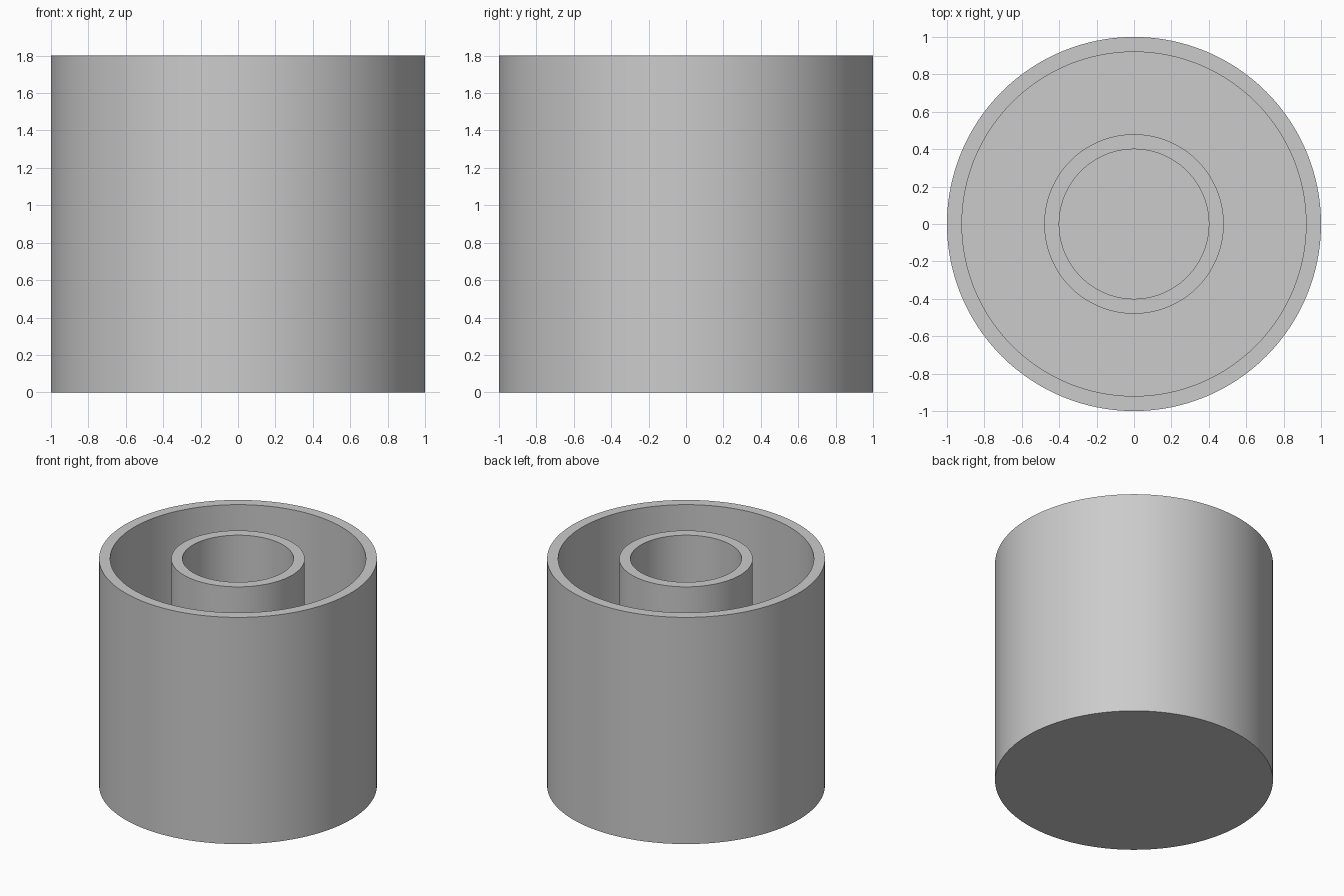
import bpy
import bmesh
import math

cube = bpy.data.objects.get("Cube")
if cube:
    bpy.data.objects.remove(cube, do_unlink=True)

HEIGHT = 1.8
WALL = 0.08
OUTER_RADIUS = 1.0
TUBE_RADIUS = 0.48
SEGMENTS = 128

# Single plain grey material
grey = bpy.data.materials.new("plain grey")
grey.use_nodes = True
colour = (0.6, 0.6, 0.6, 1)
grey.diffuse_color = colour
grey.node_tree.nodes["Principled BSDF"].inputs["Base Color"].default_value = colour


def lathe(name, profile, closed=False):
    """Revolve (radius, height) points around the z axis."""
    bm = bmesh.new()
    verts = [bm.verts.new((r, 0, z)) for r, z in profile]
    edges = [bm.edges.new(pair) for pair in zip(verts, verts[1:])]
    if closed:
        edges.append(bm.edges.new((verts[-1], verts[0])))
    bmesh.ops.spin(bm, geom=verts + edges, cent=(0, 0, 0), axis=(0, 0, 1),
                   angle=math.tau, steps=SEGMENTS)
    bmesh.ops.remove_doubles(bm, verts=bm.verts, dist=0.0001)
    bmesh.ops.recalc_face_normals(bm, faces=bm.faces)
    mesh = bpy.data.meshes.new(name)
    bm.to_mesh(mesh)
    bm.free()
    mesh.materials.append(grey)
    obj = bpy.data.objects.new(name, mesh)
    bpy.context.collection.objects.link(obj)
    bpy.ops.object.select_all(action="DESELECT")
    obj.select_set(True)
    bpy.context.view_layer.objects.active = obj
    bpy.ops.object.shade_smooth_by_angle(angle=math.radians(30))
    return obj


# Outer cup: solid floor and thin round wall
inside = OUTER_RADIUS - WALL
lathe("outer_cup", [(0, 0), (OUTER_RADIUS, 0), (OUTER_RADIUS, HEIGHT),
                    (inside, HEIGHT), (inside, WALL), (0, WALL)])

# Inner tube: stands on the floor, level with the rim
bore = TUBE_RADIUS - WALL
base = WALL / 2
lathe("inner_tube", [(bore, base), (TUBE_RADIUS, base),
                     (TUBE_RADIUS, HEIGHT), (bore, HEIGHT)], closed=True)
